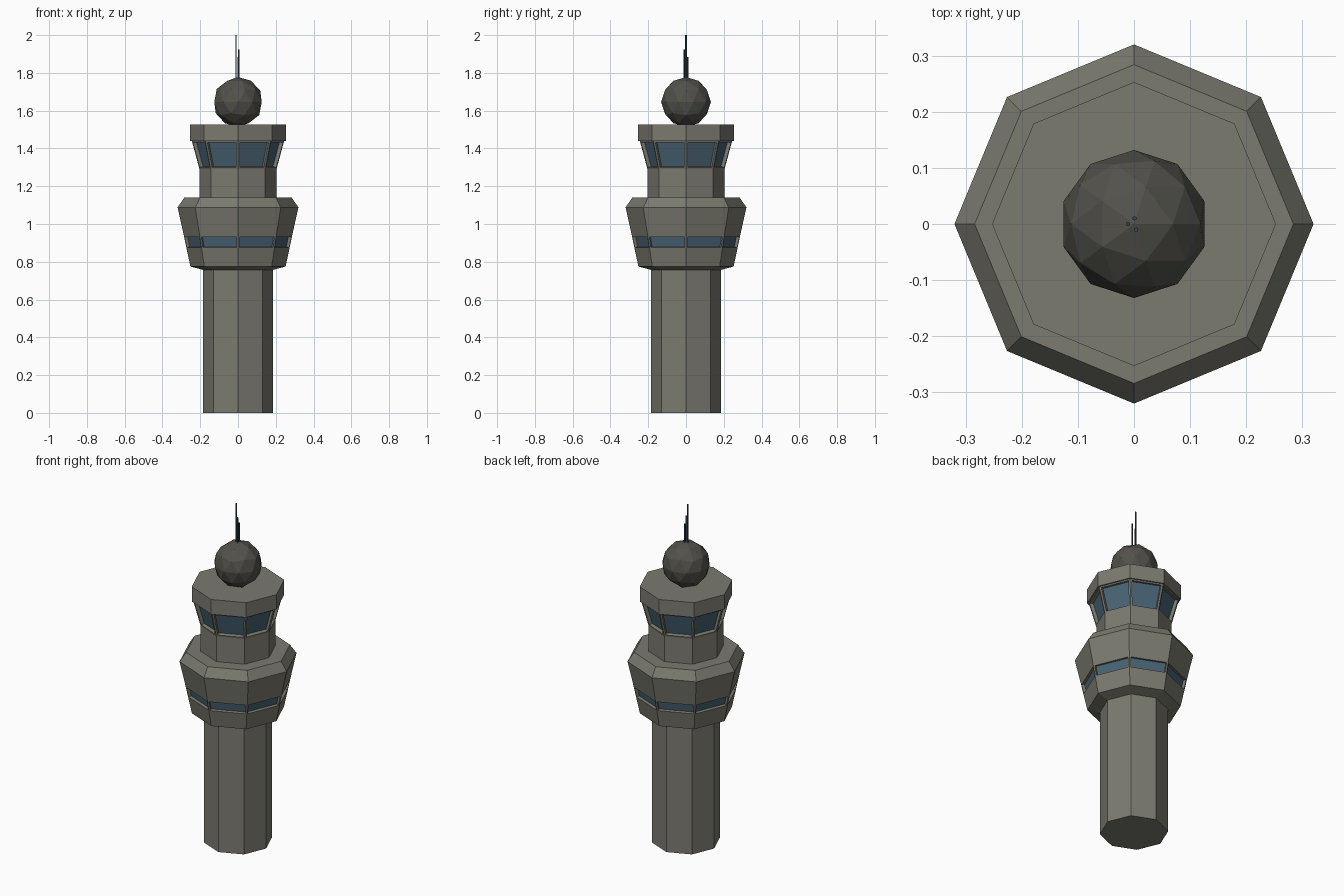
import bpy, bmesh, math

cube = bpy.data.objects.get("Cube")
if cube:
    bpy.data.objects.remove(cube, do_unlink=True)


def material(name, rgb):
    m = bpy.data.materials.new(name)
    m.use_nodes = True
    m.diffuse_color = (*rgb, 1)
    m.node_tree.nodes["Principled BSDF"].inputs["Base Color"].default_value = (*rgb, 1)
    return m


CONCRETE = material("warm grey concrete", (0.2, 0.196, 0.162))
GLASS = material("blue window glass", (0.066, 0.126, 0.176))
DARK = material("dark grey radome", (0.084, 0.082, 0.07))
STEEL = material("dark blue steel", (0.04, 0.065, 0.09))


def finish(name, bm, *mats):
    mesh = bpy.data.meshes.new(name)
    bm.to_mesh(mesh)
    bm.free()
    obj = bpy.data.objects.new(name, mesh)
    for m in mats:
        mesh.materials.append(m)
    bpy.context.collection.objects.link(obj)
    return obj


def octagon_part(name, profile, window_band=None, frame=0.01, recess=0.02):
    """Stack octagon rings (radius, height); one band may hold recessed windows."""
    bm = bmesh.new()
    rings = []
    for r, z in profile:
        angles = [i * math.pi / 4 for i in range(8)]
        rings.append([bm.verts.new((r * math.cos(a), r * math.sin(a), z)) for a in angles])
    panes = []
    for band, (low, high) in enumerate(zip(rings, rings[1:])):
        for i in range(8):
            j = (i + 1) % 8
            face = bm.faces.new((low[i], low[j], high[j], high[i]))
            if band == window_band:
                panes.append(face)
    bm.faces.new(rings[0][::-1])
    bm.faces.new(rings[-1])
    bm.normal_update()
    if panes:
        bmesh.ops.inset_individual(bm, faces=panes, thickness=frame, use_even_offset=True)
        bm.normal_update()
        bmesh.ops.inset_individual(bm, faces=panes, thickness=0.0005, depth=-recess)
        for face in panes:
            face.material_index = 1
    return finish(name, bm, CONCRETE, GLASS)


# Tower body, from the ground up
octagon_part("tower_column", [(0.185, 0), (0.185, 0.77)])
octagon_part("lower_gallery",
             [(0.185, 0.757), (0.252, 0.775), (0.272, 0.868), (0.287, 0.94),
              (0.32, 1.088), (0.284, 1.14)],
             window_band=2, frame=0.008, recess=0.016)
octagon_part("neck", [(0.204, 1.13), (0.204, 1.29)])
octagon_part("control_cab", [(0.204, 1.29), (0.245, 1.442)], window_band=0)
octagon_part("cab_roof", [(0.253, 1.44), (0.253, 1.528)])

# Faceted radar dome
bm = bmesh.new()
bmesh.ops.create_icosphere(bm, subdivisions=2, radius=0.132)
bmesh.ops.translate(bm, verts=bm.verts, vec=(0, 0, 1.646))
finish("radar_dome", bm, DARK)

# Antenna rods on the dome
for n, (x, y, top) in enumerate([(-0.011, 0, 2.0), (0.004, -0.01, 1.925), (0.001, 0.01, 1.885)]):
    bm = bmesh.new()
    base = 1.76
    bmesh.ops.create_cone(bm, cap_ends=True, segments=6, radius1=0.004, radius2=0.004,
                          depth=top - base)
    bmesh.ops.translate(bm, verts=bm.verts, vec=(x, y, (top + base) / 2))
    finish(f"antenna_{n + 1}", bm, STEEL)
